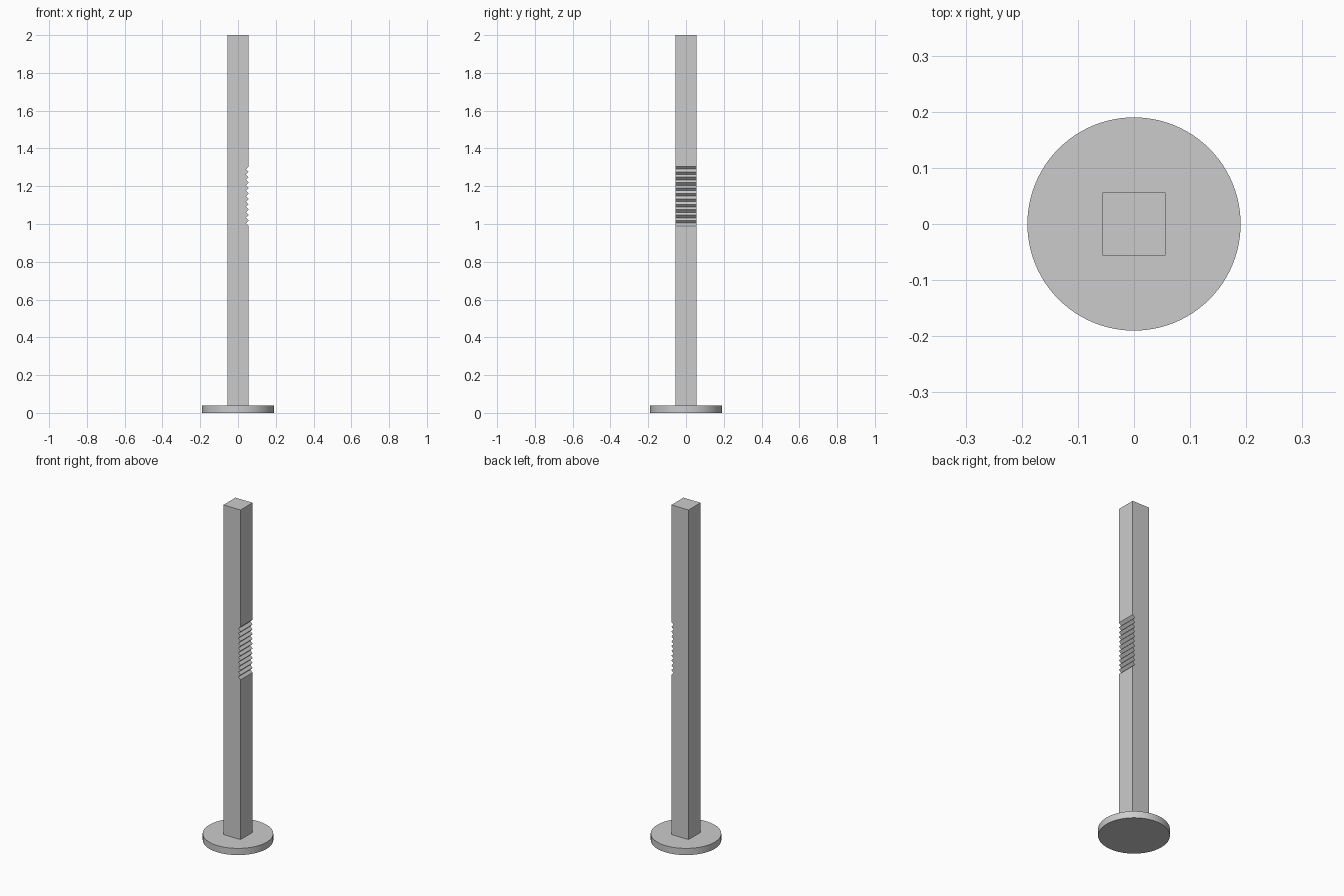
import bpy
import bmesh

cube = bpy.data.objects.get("Cube")
if cube:
    bpy.data.objects.remove(cube, do_unlink=True)

grey = bpy.data.materials.new("plain grey")
grey.use_nodes = True
colour = (0.6, 0.6, 0.6, 1)
grey.diffuse_color = colour
grey.node_tree.nodes["Principled BSDF"].inputs["Base Color"].default_value = colour

BASE_TOP = 0.04
HALF = 0.0565
TOP = 2.0
NOTCH_LOW, NOTCH_HIGH, NOTCHES, DEPTH = 0.99, 1.305, 11, 0.0143

# Round base plate
bpy.ops.mesh.primitive_cylinder_add(vertices=96, radius=0.19, depth=BASE_TOP,
                                    location=(0, 0, BASE_TOP / 2))
base = bpy.context.object
base.name = "round_base"
base.data.materials.append(grey)
bpy.ops.object.shade_smooth_by_angle()

# Post side profile, with V notches cut into the left face
profile = [(-HALF, TOP), (-HALF, BASE_TOP), (HALF, BASE_TOP)]
pitch = (NOTCH_HIGH - NOTCH_LOW) / NOTCHES
for i in range(NOTCHES):
    z = NOTCH_LOW + i * pitch
    profile += [(HALF, z), (HALF - DEPTH, z + pitch / 2)]
profile += [(HALF, NOTCH_HIGH), (HALF, TOP)]

# Square post, extruded from the profile
bm = bmesh.new()
face = bm.faces.new([bm.verts.new((x, -HALF, z)) for x, z in profile])
result = bmesh.ops.extrude_face_region(bm, geom=[face])
moved = [v for v in result["geom"] if isinstance(v, bmesh.types.BMVert)]
bmesh.ops.translate(bm, vec=(0, 2 * HALF, 0), verts=moved)
bmesh.ops.recalc_face_normals(bm, faces=bm.faces)
mesh = bpy.data.meshes.new("notched_post")
bm.to_mesh(mesh)
bm.free()
mesh.materials.append(grey)
post = bpy.data.objects.new("notched_post", mesh)
bpy.context.collection.objects.link(post)
